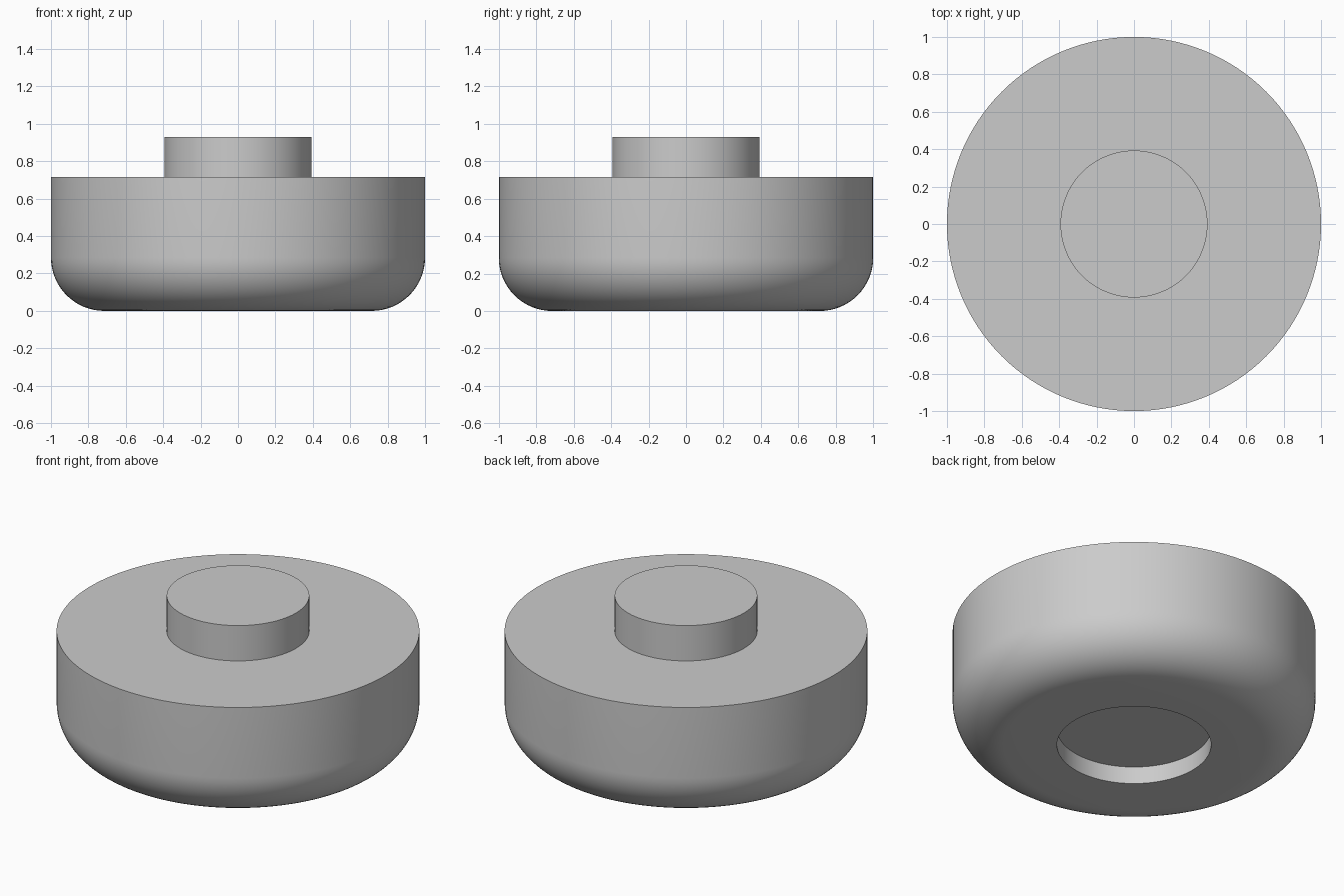
import bpy
import bmesh
import math
from mathutils import Matrix

cube = bpy.data.objects.get("Cube")
if cube:
    bpy.data.objects.remove(cube, do_unlink=True)

# Single plain grey
grey = bpy.data.materials.new("plain grey")
grey.use_nodes = True
colour = (0.6, 0.6, 0.6, 1.0)
grey.diffuse_color = colour
grey.node_tree.nodes["Principled BSDF"].inputs["Base Color"].default_value = colour

BODY_R, BODY_TOP, FILLET = 1.0, 0.715, 0.285
STUD_R, STUD_TOP = 0.393, 0.93
RECESS_R, RECESS_DEPTH = 0.425, 0.105
SEGMENTS, FILLET_STEPS = 128, 16


def lathe(name, profile):
    """Spin an (r, z) profile round the z axis into a smooth-shaded object."""
    bm = bmesh.new()
    verts = [bm.verts.new((r, 0, z)) for r, z in profile]
    edges = [bm.edges.new(pair) for pair in zip(verts, verts[1:])]
    bmesh.ops.spin(bm, geom=verts + edges, cent=(0, 0, 0), axis=(0, 0, 1),
                   angle=math.tau, steps=SEGMENTS, use_duplicate=False)
    bmesh.ops.remove_doubles(bm, verts=bm.verts, dist=1e-5)
    bmesh.ops.recalc_face_normals(bm, faces=bm.faces)
    mesh = bpy.data.meshes.new(name)
    bm.to_mesh(mesh)
    bm.free()
    mesh.materials.append(grey)
    obj = bpy.data.objects.new(name, mesh)
    bpy.context.collection.objects.link(obj)
    bpy.ops.object.select_all(action="DESELECT")
    obj.select_set(True)
    bpy.context.view_layer.objects.active = obj
    bpy.ops.object.shade_smooth_by_angle(angle=math.radians(30))
    return obj


# Rounded lower edge, from the flat underside up to the straight wall
fillet = []
for i in range(FILLET_STEPS + 1):
    a = math.pi / 2 * i / FILLET_STEPS
    fillet.append((BODY_R - FILLET + FILLET * math.sin(a), FILLET - FILLET * math.cos(a)))

# Body with underside recess and raised central stud, one closed solid
lathe("round_body_with_stud", [
    (0, RECESS_DEPTH), (RECESS_R, RECESS_DEPTH), (RECESS_R, 0),
    *fillet,
    (BODY_R, BODY_TOP), (STUD_R, BODY_TOP),
    (STUD_R, STUD_TOP), (0, STUD_TOP),
])
